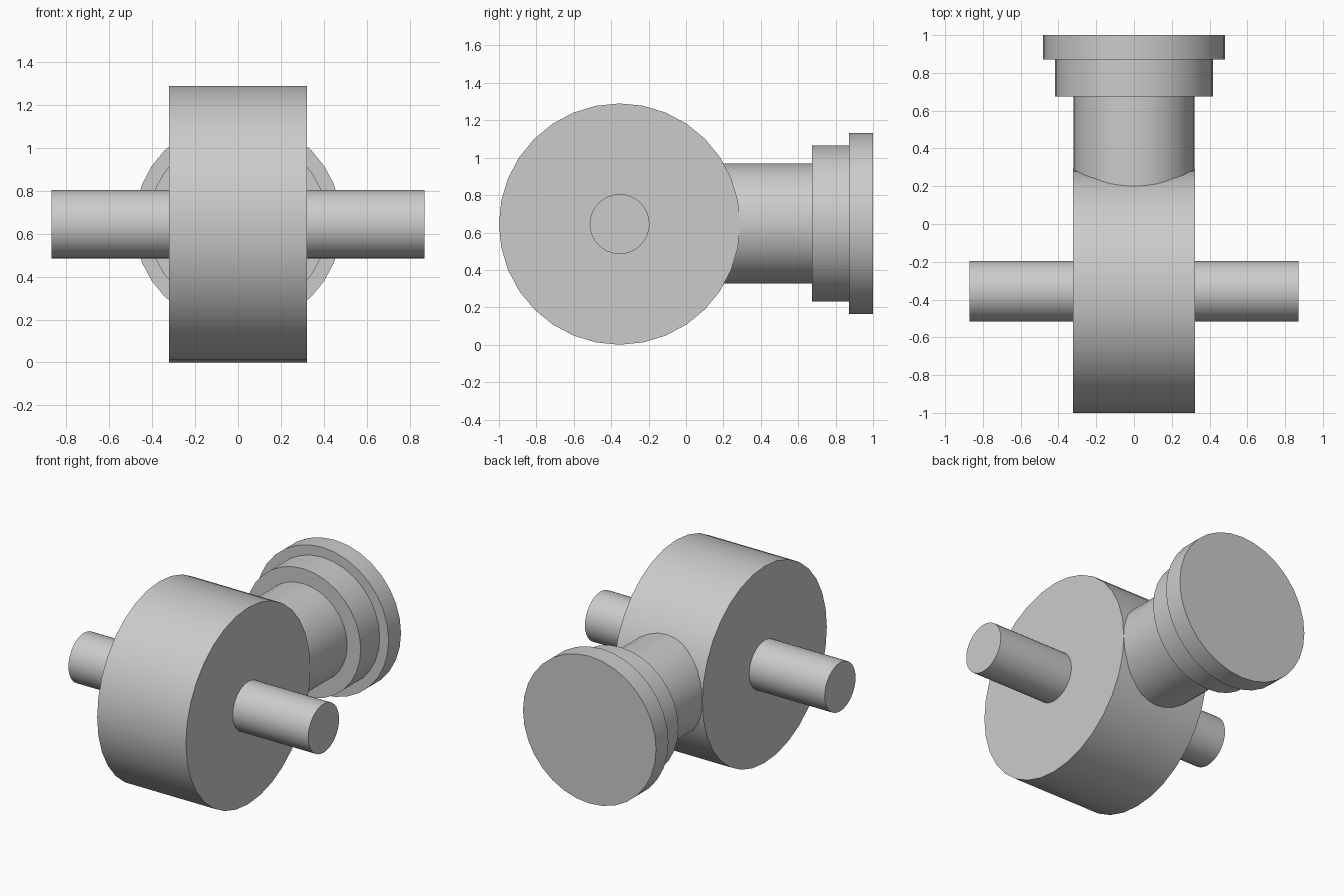
import bpy
import math

if "Cube" in bpy.data.objects:
    bpy.data.objects.remove(bpy.data.objects["Cube"])

CY, CZ = -0.355, 0.645   # wheel axis position
SEG = 32


def lathe(name, profile, axis, centre):
    """Revolve (position, radius) rings about the x or y axis, capped at both ends."""
    verts, faces = [], []
    for p, r in profile:
        for i in range(SEG):
            a = 2 * math.pi * i / SEG
            u, v = r * math.cos(a), r * math.sin(a)
            # ring order keeps the outward normals consistent for both axes
            co = (p, u, v) if axis == 'X' else (v, p, u)
            verts.append([co[k] + centre[k] for k in range(3)])
    n = len(profile)
    for k in range(n - 1):
        for i in range(SEG):
            j = (i + 1) % SEG
            faces.append((k * SEG + i, k * SEG + j, (k + 1) * SEG + j, (k + 1) * SEG + i)[::-1])
    faces.append(tuple(reversed(range(SEG))))
    faces.append(tuple((n - 1) * SEG + i for i in range(SEG)))
    for f in range(len(faces) - 2):
        faces[f] = faces[f][::-1]
    mesh = bpy.data.meshes.new(name)
    mesh.from_pydata(verts, [], faces)
    obj = bpy.data.objects.new(name, mesh)
    bpy.context.collection.objects.link(obj)
    bpy.ops.object.select_all(action='DESELECT')
    obj.select_set(True)
    bpy.context.view_layer.objects.active = obj
    bpy.ops.object.shade_smooth_by_angle(angle=math.radians(30))
    return obj


# wide drum with an axle stub on each side, as one stepped turning
lathe("drum_with_axle",
      [(-0.87, 0.16), (-0.322, 0.16), (-0.322, 0.645),
       (0.322, 0.645), (0.322, 0.16), (0.87, 0.16)], 'X', (0, CY, CZ))

# stepped stem at the back: neck, collar, end flange
lathe("stem_with_flange",
      [(0.15, 0.32), (0.675, 0.32), (0.675, 0.418),
       (0.872, 0.418), (0.872, 0.483), (1.0, 0.483)], 'Y', (0, 0, CZ + 0.003))
